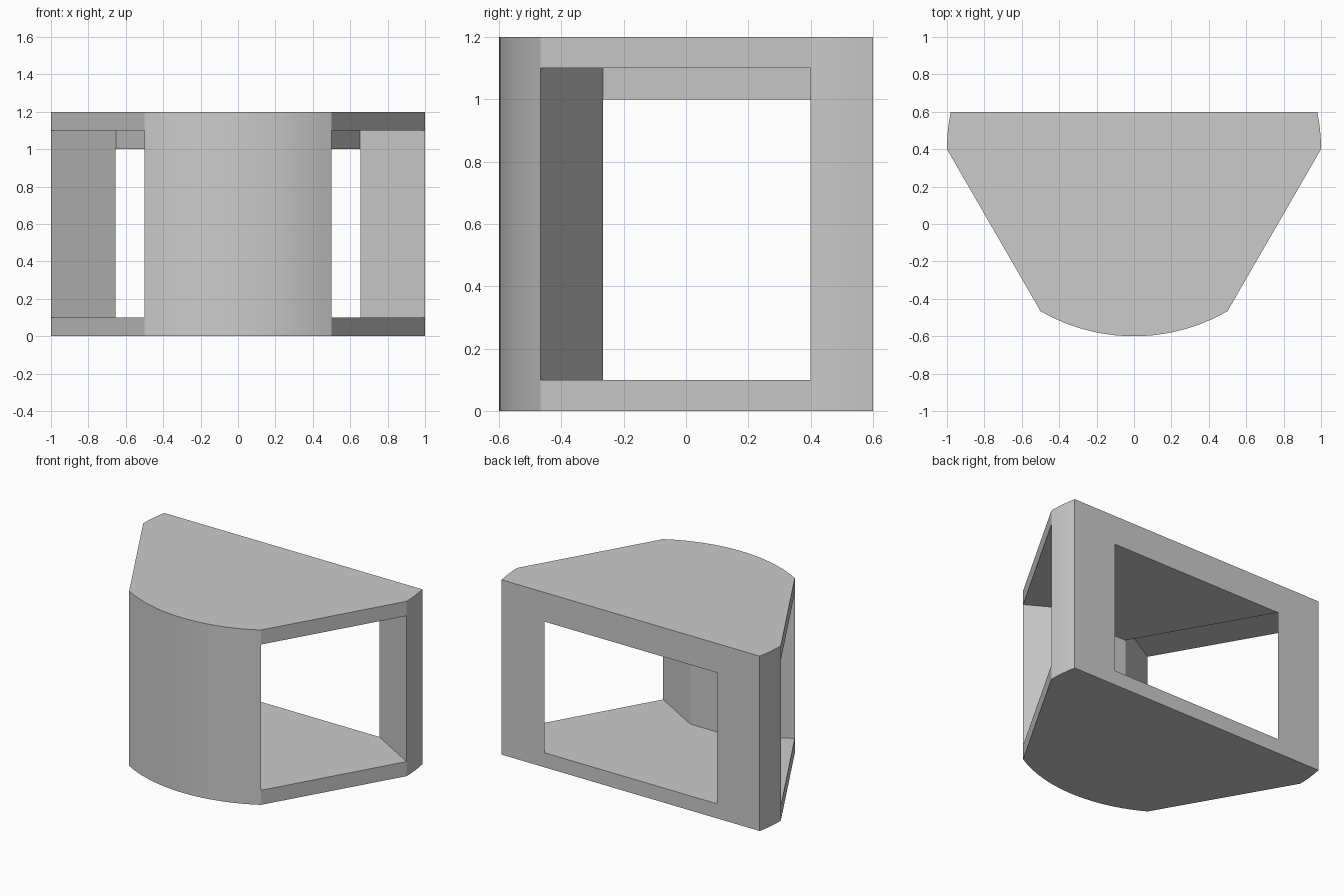
import bpy, bmesh, math
from mathutils import Vector

cube = bpy.data.objects.get("Cube")
if cube:
    bpy.data.objects.remove(cube, do_unlink=True)

HEIGHT, SLAB, HEADER = 1.2, 0.1, 0.1
RADIUS, CENTRE_Y, BACK_Y = 1.0, 0.4, 0.6
DEPTH = 0.4           # how far each side opening reaches inwards

grey = bpy.data.materials.new("plain grey")
grey.use_nodes = True
GREY = (0.6, 0.6, 0.6, 1)
grey.diffuse_color = GREY
grey.node_tree.nodes["Principled BSDF"].inputs["Base Color"].default_value = GREY


def prism(name, outline, z0, z1):
    """Extrude a plan outline upwards from z0 to z1."""
    bm = bmesh.new()
    face = bm.faces.new([bm.verts.new((p[0], p[1], z0)) for p in outline])
    top = bmesh.ops.extrude_face_region(bm, geom=[face])["geom"]
    verts = [v for v in top if isinstance(v, bmesh.types.BMVert)]
    bmesh.ops.translate(bm, verts=verts, vec=(0, 0, z1 - z0))
    bmesh.ops.recalc_face_normals(bm, faces=bm.faces)
    mesh = bpy.data.meshes.new(name)
    bm.to_mesh(mesh)
    bm.free()
    mesh.materials.append(grey)
    obj = bpy.data.objects.new(name, mesh)
    bpy.context.collection.objects.link(obj)
    return obj


def arc(start, end, steps):
    """Points on the plan circle, angles in degrees."""
    angles = [math.radians(start + (end - start) * i / steps) for i in range(steps + 1)]
    return [(RADIUS * math.cos(a), CENTRE_Y + RADIUS * math.sin(a)) for a in angles]


def cut(body, cutter):
    """Subtract the cutter for good, then discard it."""
    mod = body.modifiers.new("opening", "BOOLEAN")
    mod.object, mod.operation, mod.solver = cutter, "DIFFERENCE", "EXACT"
    cutter.hide_render = True
    graph = bpy.context.evaluated_depsgraph_get()
    mesh = bpy.data.meshes.new_from_object(body.evaluated_get(graph))
    body.modifiers.clear()
    body.data = mesh
    bpy.data.objects.remove(cutter, do_unlink=True)


# Body: bowed front, two slanted sides, short curved shoulders, flat back
tip = math.degrees(math.asin((BACK_Y - CENTRE_Y) / RADIUS))
plan = arc(-120, -60, 20) + arc(0, tip, 4) + arc(180 - tip, 180, 4)
body = prism("display_stand_body", plan, 0, HEIGHT)

# Side openings: rectangular pockets square to the slanted sides
front, rear = Vector(arc(-60, 0, 1)[0]), Vector(arc(-60, 0, 1)[1])
outward = Vector((math.cos(math.radians(30)), -math.sin(math.radians(30))))
inner_front, inner_rear = front - outward * DEPTH, rear - outward * DEPTH
pocket = [front + outward * 0.2, rear + outward * 0.2, inner_rear, inner_front]
for side, name in ((1, "left_cutter"), (-1, "right_cutter")):
    outline = [(side * p.x, p.y) for p in pocket]
    cut(body, prism(name, outline, SLAB, HEIGHT - SLAB))

# Central opening through the back, lower so that a header remains
along = (rear - front) * 0.2
overlap = Vector((0.001, 0))
half = [inner_front + overlap, inner_rear + overlap, inner_rear + along + overlap]
outline = [tuple(p) for p in half] + [(-p.x, p.y) for p in reversed(half)]
cut(body, prism("back_cutter", outline, SLAB, HEIGHT - SLAB - HEADER))

# Smooth bowed front with crisp edges elsewhere
bpy.ops.object.select_all(action="DESELECT")
body.select_set(True)
bpy.context.view_layer.objects.active = body
bpy.ops.object.shade_smooth_by_angle(angle=math.radians(10))
